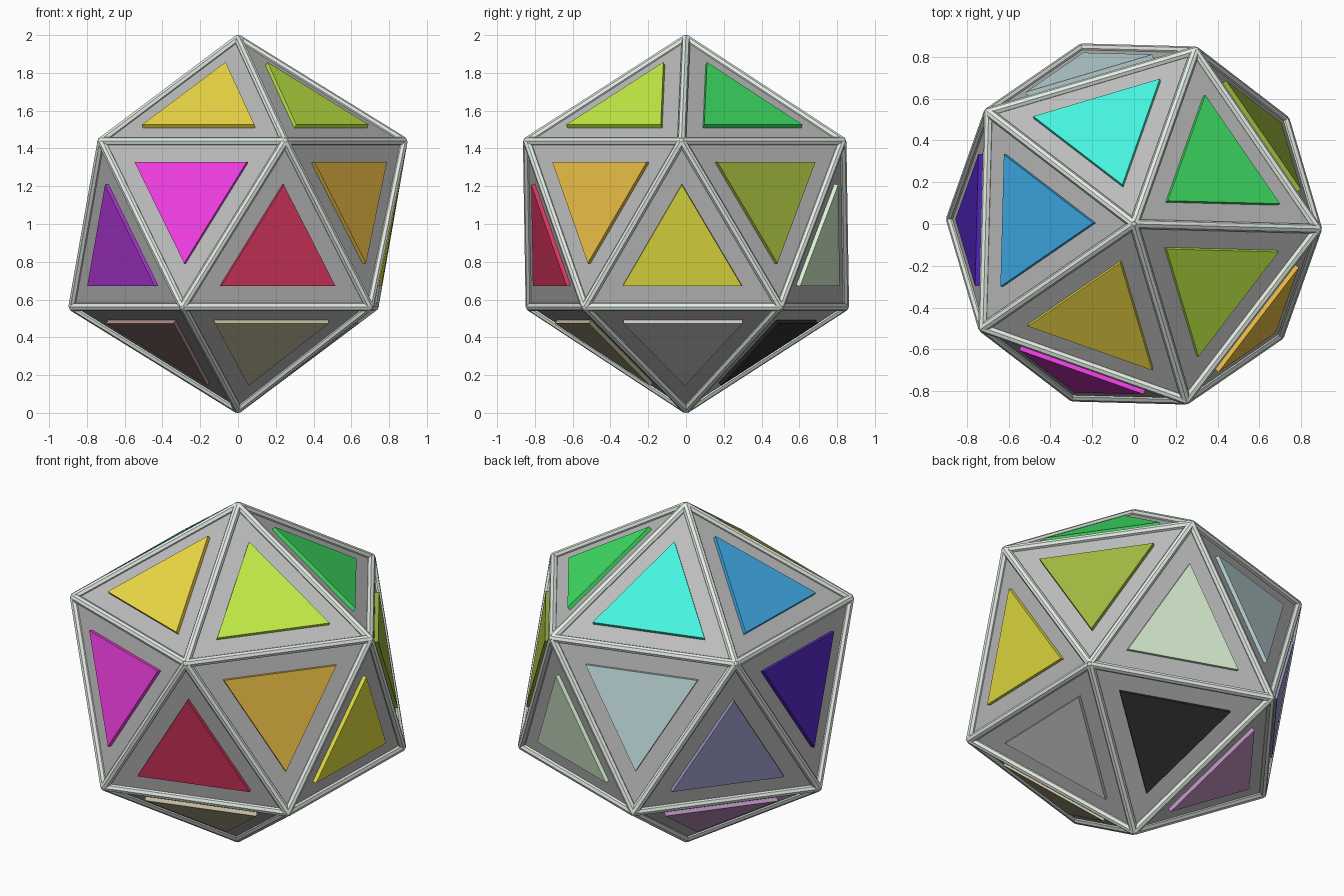
import bpy, bmesh
from math import radians, cos, sin, sqrt
from mathutils import Vector, Matrix

if "Cube" in bpy.data.objects:
    bpy.data.objects.remove(bpy.data.objects["Cube"])

TURN = radians(-1.5)
CENTRE = Vector((0, 0, 1))
R_BODY, R_STRUT = 0.98, 0.023


def material(name, rgb):
    m = bpy.data.materials.new(name)
    m.diffuse_color = (*rgb, 1)
    m.use_nodes = True
    m.node_tree.nodes["Principled BSDF"].inputs["Base Color"].default_value = m.diffuse_color
    return m


def finish(bm, name, mat=None):
    bmesh.ops.recalc_face_normals(bm, faces=bm.faces)
    me = bpy.data.meshes.new(name)
    bm.to_mesh(me)
    bm.free()
    ob = bpy.data.objects.new(name, me)
    bpy.context.collection.objects.link(ob)
    if mat:
        me.materials.append(mat)
    return ob


# Unit icosahedron corners: two poles and two staggered rings
def ring(z, start):
    r = 2 / sqrt(5)
    return [Vector((r * cos(TURN + start + radians(72 * i)),
                    r * sin(TURN + start + radians(72 * i)), z)) for i in range(5)]


top, bottom = Vector((0, 0, 1)), Vector((0, 0, -1))
up = ring(1 / sqrt(5), 0)
low = ring(-1 / sqrt(5), radians(36))
corners = [top, bottom] + up + low

rows = {"crown": [], "upper": [], "lower": [], "base": []}
for i in range(5):
    j = (i + 1) % 5
    rows["crown"].append((top, up[i], up[j]))
    rows["upper"].append((low[i], up[j], up[i]))
    rows["lower"].append((up[i], low[i - 1], low[i]))
    rows["base"].append((bottom, low[i], low[i - 1]))

# Solid grey core
bm = bmesh.new()
for v in corners:
    bm.verts.new(CENTRE + v * R_BODY)
bmesh.ops.convex_hull(bm, input=bm.verts)
finish(bm, "core", material("core_grey", (0.5, 0.5, 0.5)))

# Pale frame: one bar per edge and a small joint per corner
bm = bmesh.new()
for i, a in enumerate(corners):
    bmesh.ops.create_icosphere(bm, subdivisions=2, radius=0.021,
                               matrix=Matrix.Translation(CENTRE + a * 0.979))
    for b in corners[i + 1:]:
        d = (b - a) * R_BODY
        if d.length < 1.2:
            rot = d.to_track_quat('Z', 'Y').to_matrix().to_4x4()
            mid = CENTRE + (a + b) / 2 * R_BODY
            bmesh.ops.create_cone(bm, cap_ends=True, segments=8, radius1=R_STRUT,
                                  radius2=R_STRUT, depth=d.length,
                                  matrix=Matrix.Translation(mid) @ rot)
finish(bm, "edge_frame", material("frame_pale", (0.78, 0.85, 0.78)))

# Raised coloured panels, one per face
colours = {
    "crown": [(.05, .75, .13), (.06, .9, .73), (.05, .4, .78), (.85, .69, .06), (.55, .86, .06)],
    "upper": [(.36, .49, .05), (.54, .72, .74), (.09, .02, .53), (.88, .05, .76), (.83, .51, .06)],
    "lower": [(.76, .73, .05), (.69, .88, .64), (.34, .34, .6), (.45, .04, .7), (.72, .04, .12)],
    "base": [(.52, .52, .52), (.03, .03, .03), (.5, .28, .52), (.42, .26, .24), (.54, .5, .33)],
}
for row, faces in rows.items():
    for k, tri in enumerate(faces):
        mid = sum(tri, Vector()) / 3
        n = mid.normalized()
        bm = bmesh.new()
        for h in (-0.03, 0.006):
            for v in tri:
                bm.verts.new(CENTRE + mid + (v - mid) * 0.6 + n * h)
        bmesh.ops.convex_hull(bm, input=bm.verts)
        name = f"{row}_panel_{k + 1}"
        finish(bm, name, material(name, colours[row][k]))
